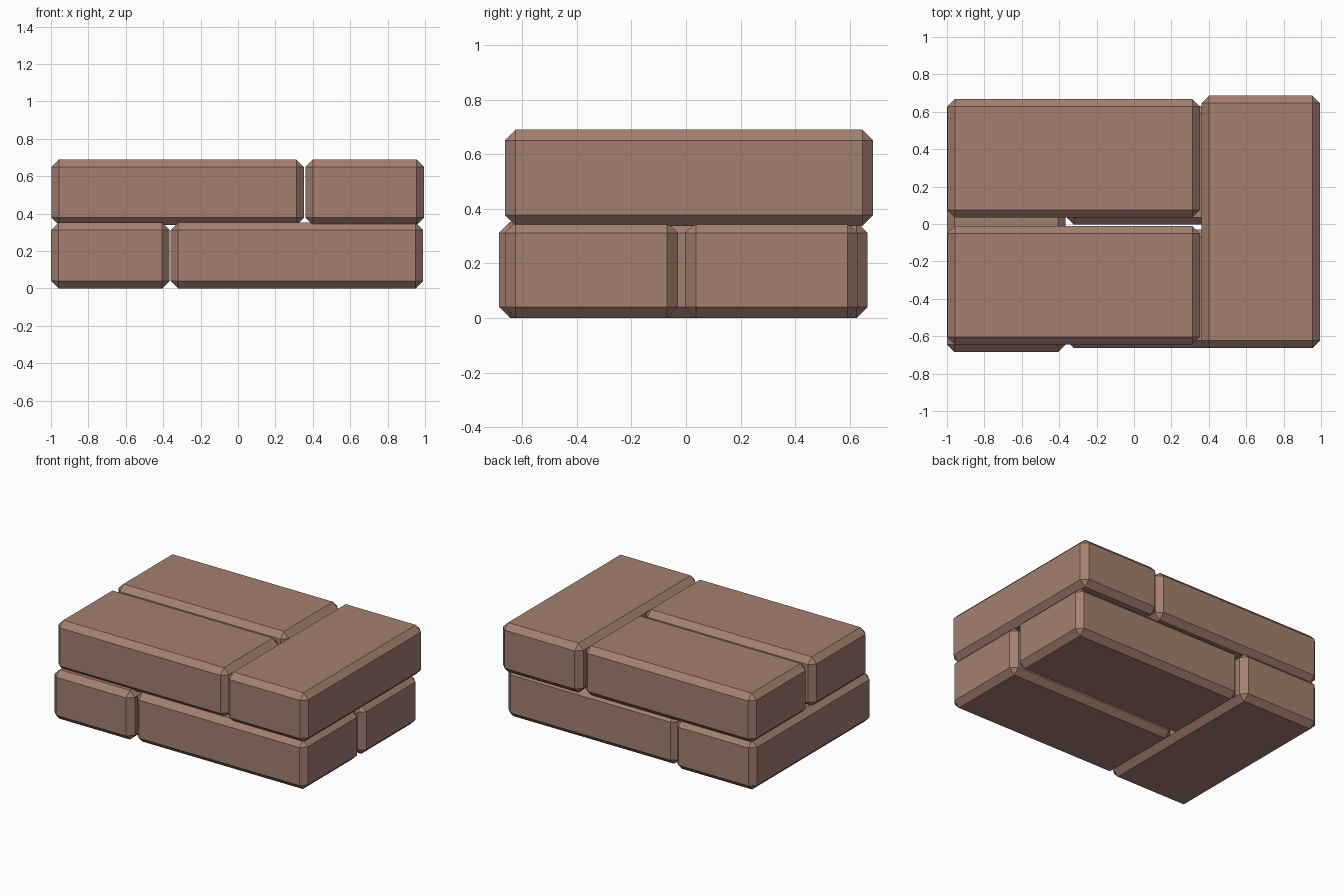
import bpy
import bmesh
from mathutils import Vector

cube = bpy.data.objects.get("Cube")
if cube:
    bpy.data.objects.remove(cube, do_unlink=True)

# Single clay colour
clay = bpy.data.materials.new("clay_brown")
clay.use_nodes = True
COLOR = (0.37, 0.215, 0.163, 1)
clay.diffuse_color = COLOR
clay.node_tree.nodes["Principled BSDF"].inputs["Base Color"].default_value = COLOR

LENGTH, WIDTH, HEIGHT, CHAMFER = 1.35, 0.635, 0.352, 0.04


def brick(name, x, y, z, crosswise=False):
    """Chamfered brick with its lowest corner at x, y, z."""
    size = Vector((WIDTH, LENGTH, HEIGHT) if crosswise else (LENGTH, WIDTH, HEIGHT))
    bm = bmesh.new()
    bmesh.ops.create_cube(bm, size=1)
    bmesh.ops.scale(bm, vec=size, verts=bm.verts)
    bmesh.ops.bevel(bm, geom=bm.edges[:], offset=CHAMFER, segments=1,
                    affect='EDGES', clamp_overlap=True)
    mesh = bpy.data.meshes.new(name)
    bm.to_mesh(mesh)
    bm.free()
    mesh.materials.append(clay)
    obj = bpy.data.objects.new(name, mesh)
    obj.location = Vector((x, y, z)) + size / 2
    bpy.context.collection.objects.link(obj)


# Lower course: crosswise brick on the right
brick("lower_cross_brick", -1.0, -0.685, 0, crosswise=True)
brick("lower_front_brick", -0.36, -0.664, 0)
brick("lower_back_brick", -0.36, -0.004, 0)

# Upper course: crosswise brick on the left
TOP = 0.338
brick("upper_cross_brick", 0.36, -0.664, TOP, crosswise=True)
brick("upper_front_brick", -0.998, -0.645, TOP)
brick("upper_back_brick", -0.998, 0.034, TOP)
